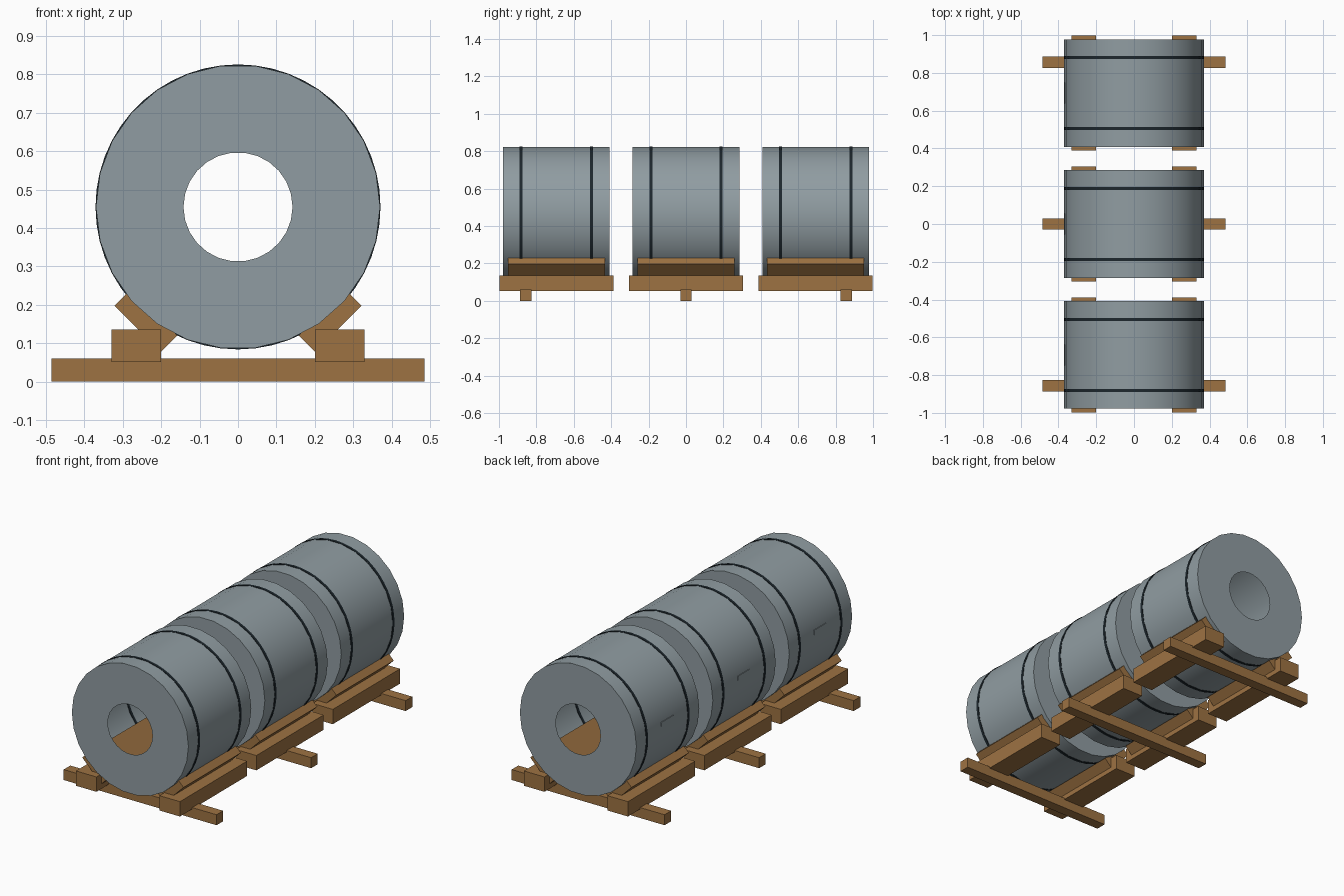
import bpy, bmesh, math

cube = bpy.data.objects.get("Cube")
if cube:
    bpy.data.objects.remove(cube, do_unlink=True)


def material(name, rgb):
    m = bpy.data.materials.new(name)
    m.use_nodes = True
    m.diffuse_color = (*rgb, 1)
    m.node_tree.nodes["Principled BSDF"].inputs["Base Color"].default_value = (*rgb, 1)
    return m


STEEL = material("grey_steel", (0.28, 0.335, 0.36))
WOOD = material("brown_timber", (0.34, 0.17, 0.055))
BAND = material("dark_band", (0.012, 0.02, 0.026))
AXIS_Z = 0.455


def add_object(name, bm, mat, location, tilt=0):
    mesh = bpy.data.meshes.new(name)
    bm.to_mesh(mesh)
    bm.free()
    mesh.materials.append(mat)
    obj = bpy.data.objects.new(name, mesh)
    bpy.context.collection.objects.link(obj)
    obj.location = location
    obj.rotation_euler.y = tilt
    return obj


def box(name, mat, center, size, tilt=0):
    bm = bmesh.new()
    bmesh.ops.create_cube(bm, size=1)
    bmesh.ops.scale(bm, vec=size, verts=bm.verts)
    return add_object(name, bm, mat, center, tilt)


def lathe(name, mat, y, profile, sides, closed=False):
    """Turn (radius, y) points around the lengthwise axis."""
    bm = bmesh.new()
    rings = []
    for r, py in profile:
        angles = [2 * math.pi * i / sides for i in range(sides)]
        rings.append([bm.verts.new((r * math.cos(a), py, r * math.sin(a))) for a in angles])
    pairs = list(zip(rings, rings[1:]))
    if closed:
        pairs.append((rings[-1], rings[0]))
    for a, b in pairs:
        for i in range(sides):
            j = (i + 1) % sides
            bm.faces.new((a[i], b[i], b[j], a[j]))
    obj = add_object(name, bm, mat, (0, y, AXIS_Z))
    bpy.ops.object.select_all(action='DESELECT')
    obj.select_set(True)
    bpy.context.view_layer.objects.active = obj
    bpy.ops.object.shade_smooth_by_angle(angle=math.radians(35))
    return obj


places = (("front", -0.693, -0.857), ("middle", 0, 0), ("back", 0.693, 0.857))
for place, y, beam_y in places:
    # Coil: outer wall and ring-shaped ends, open at the core
    lathe(place + "_coil", STEEL, y,
          [(0.142, 0.285), (0.37, 0.285), (0.37, -0.285), (0.142, -0.285)], 26)

    # Two bands around each coil
    for end, dy in (("front", -0.188), ("back", 0.188)):
        lathe(f"{place}_coil_{end}_band", BAND, y + dy,
              [(0.366, 0.008), (0.371, 0.008), (0.371, -0.008), (0.366, -0.008)],
              52, closed=True)

    # Small tag on the right side of the coil
    box(place + "_coil_tag", STEEL, (-0.364, y, 0.482), (0.007, 0.11, 0.045))

    # Timber cradle: runners, angled chocks and a cross beam
    for side, s in (("left", 1), ("right", -1)):
        box(f"{place}_{side}_runner", WOOD, (s * 0.265, y, 0.0935), (0.13, 0.61, 0.085))
        box(f"{place}_{side}_chock", WOOD, (s * 0.24, y, 0.159), (0.17, 0.52, 0.06),
            -s * math.pi / 4)
    box(place + "_cross_beam", WOOD, (0, beam_y, 0.03), (0.97, 0.06, 0.06))
